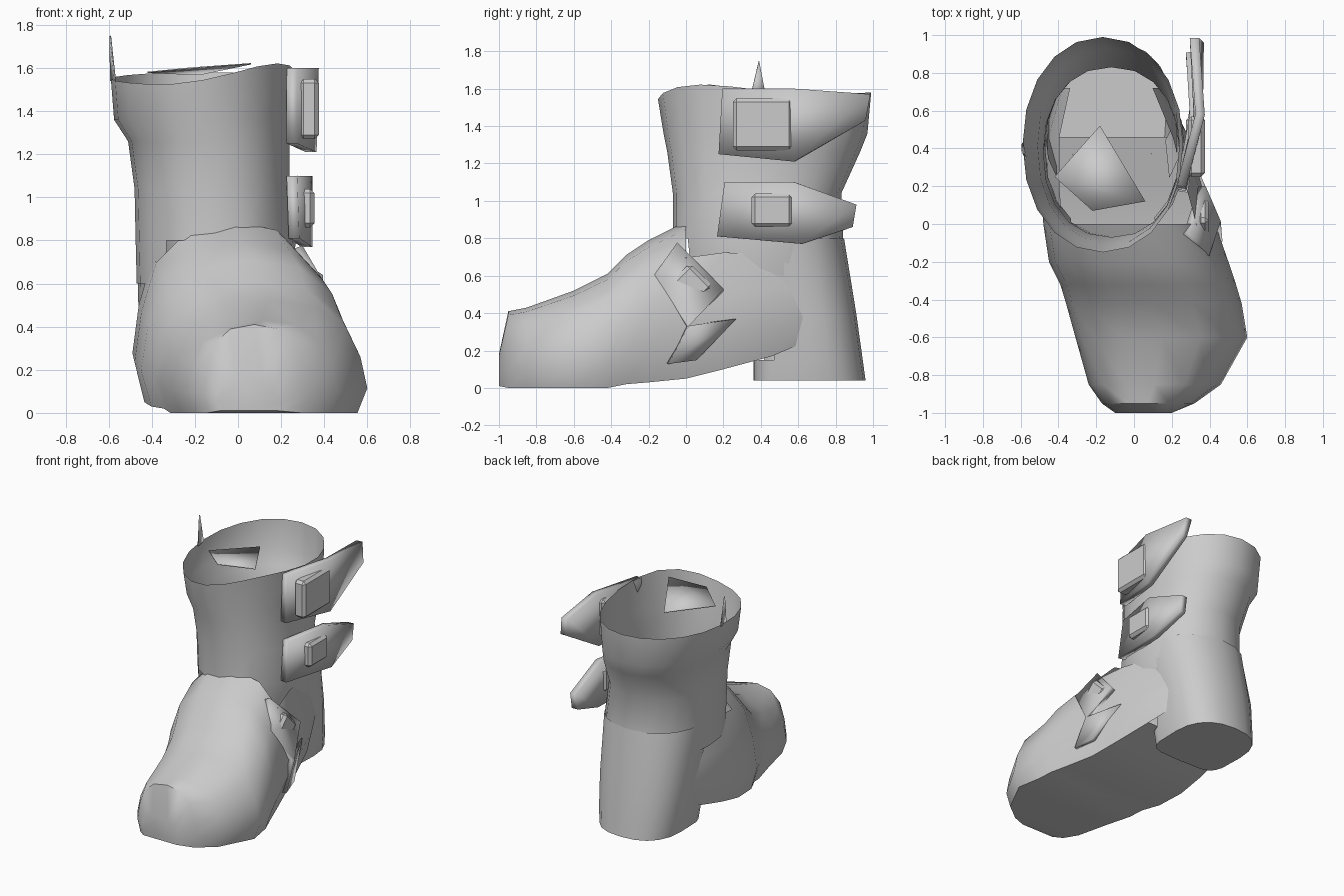
import bpy, bmesh
from math import sin, cos, pi, radians
from mathutils import Vector

if "Cube" in bpy.data.objects:
    bpy.data.objects.remove(bpy.data.objects["Cube"])


def finish(name, bm, angle=45):
    bmesh.ops.remove_doubles(bm, verts=bm.verts, dist=0.0005)
    bmesh.ops.recalc_face_normals(bm, faces=bm.faces)
    me = bpy.data.meshes.new(name)
    bm.to_mesh(me)
    bm.free()
    ob = bpy.data.objects.new(name, me)
    bpy.context.collection.objects.link(ob)
    bpy.ops.object.select_all(action='DESELECT')
    ob.select_set(True)
    bpy.context.view_layer.objects.active = ob
    bpy.ops.object.shade_smooth_by_angle(angle=radians(angle))
    return ob


def loft(name, rings, cap_first=False, drop=None, angle=45):
    """Skin a list of closed rings; drop(center) removes hidden faces."""
    bm = bmesh.new()
    vs = [[bm.verts.new(p) for p in r] for r in rings]
    n = len(vs[0])
    for a, b in zip(vs, vs[1:]):
        for i in range(n):
            j = (i + 1) % n
            bm.faces.new((a[i], a[j], b[j], b[i]))
    if cap_first:
        bm.faces.new(vs[0])
    bm.normal_update()
    if drop:
        gone = [f for f in bm.faces if drop(f.calc_center_median())]
        bmesh.ops.delete(bm, geom=gone, context='FACES')
    return finish(name, bm, angle)


def oval(x0, x1, y0, y1, z, power=2.0, front_power=None, n=20):
    """Superellipse ring filling the x and y range; the front may be squarer."""
    pts = []
    for i in range(n):
        c, s = cos(2 * pi * i / n), sin(2 * pi * i / n)
        e = 2 / (front_power if front_power and s < 0 else power)
        u = abs(c) ** e * (1 if c >= 0 else -1)
        v = abs(s) ** e * (1 if s >= 0 else -1)
        pts.append(Vector(((x0 + x1) / 2 + u * (x1 - x0) / 2,
                           (y0 + y1) / 2 + v * (y1 - y0) / 2, z)))
    return pts


def slab(name, quads, thick=0.05):
    """Strap made of joined quads, thickened evenly."""
    bm = bmesh.new()
    for q in quads:
        bm.faces.new([bm.verts.new(p) for p in q])
    ob = finish(name, bm, 30)
    mod = ob.modifiers.new("thickness", 'SOLIDIFY')
    mod.thickness = thick
    mod.offset = 0
    return ob


def buckle(name, loc, size, tilt=0):
    bpy.ops.mesh.primitive_cube_add(size=1, location=loc, rotation=(tilt, 0, 0))
    ob = bpy.context.object
    ob.name = name
    ob.scale = size
    bpy.ops.object.transform_apply(location=False, rotation=False, scale=True)
    mod = ob.modifiers.new("soft_edges", 'BEVEL')
    mod.width = 0.02
    mod.segments = 1
    return ob


def rim(ring):
    """Raise the rim at the front right and back."""
    for i, p in enumerate(ring):
        a = 2 * pi * i / len(ring)
        p.z += .03 * sin(a) + .09 * max(0, cos(a + .7)) ** 3
    return ring


# Open ankle shaft with a flared, uneven rim, running down inside the foot
shaft = [oval(-.47, .24, -.05, .85, .60, 2.2),
         oval(-.475, .27, -.07, .84, .80, 2.2),
         oval(-.48, .24, -.07, .83, 1.04, 2.2),
         oval(-.51, .24, -.10, .93, 1.26, 2.2),
         oval(-.575, .25, -.12, .97, 1.36, 2.1),
         rim(oval(-.59, .26, -.15, .99, 1.55, 2.1))]
loft("ankle_shaft", shaft, False, lambda c: c.y < -.01 and c.z < .75)

# Upright tip on the inner side of the rim
slab("strap_tip", [[(-.57, .34, 1.54), (-.59, .43, 1.54), (-.593, .39, 1.75)]], .008)

# Foot: sections along y as (y, left, right, bottom, top)
sections = [(-1.0, -.10, .20, .01, .18), (-.95, -.17, .32, 0, .41),
            (-.85, -.24, .46, 0, .43), (-.60, -.31, .60, 0, .52),
            (-.42, -.36, .57, 0, .61), (-.32, -.39, .54, .02, .71),
            (-.20, -.45, .50, .03, .79), (0, -.48, .43, .05, .89),
            (.20, -.49, .37, .10, .91), (.46, -.48, .29, .17, .88),
            (.72, -.40, .16, .28, .84)]
half = [(.9, 0), (1, .22), (.93, .5), (.78, .77), (.45, .95)]
outline = half + [(0, 1)] + [(-x, z) for x, z in reversed(half)]
rings = [[Vector(((l + r) / 2 + u * (r - l) / 2, y, b + v * (t - b)))
          for u, v in outline] for y, l, r, b, t in sections]
loft("foot", rings, True,
     lambda c: (c.y > .05 and c.z > .70 and -.45 < c.x < .26)
     or (c.y > .5 and -.3 < c.x < .1))

# Heel block: square breast in front, round at the back, open inside
heel = [oval(-.42, .17, .36, .96, .04, 2.4, 5),
        oval(-.44, .19, .36, .945, .15, 2.3, 5),
        oval(-.46, .21, .36, .91, .40, 2.2, 3),
        oval(-.47, .25, .10, .845, .80, 2.2)]
loft("heel", heel, True, lambda c: c.y < .56 and c.z > .2 and -.42 < c.x < .18)

# Upper strap: front plate and loose tail
slab("upper_strap", [
    [(.25, .18, 1.25), (.34, .58, 1.21), (.35, .58, 1.60), (.25, .20, 1.60)],
    [(.34, .58, 1.21), (.345, .96, 1.43), (.32, .985, 1.57), (.35, .58, 1.60)]])
buckle("upper_buckle", (.33, .41, 1.41), (.09, .32, .28))

# Middle strap
slab("middle_strap", [
    [(.26, .17, .81), (.32, .62, .77), (.32, .58, 1.10), (.25, .21, 1.10)],
    [(.32, .62, .77), (.30, .89, .86), (.30, .91, .98), (.32, .58, 1.10)]])
buckle("middle_buckle", (.315, .46, .95), (.08, .22, .18))

# Lower strap across the instep
slab("lower_strap", [
    [(.38, -.17, .60), (.44, .01, .33), (.36, .20, .52), (.28, -.05, .77)],
    [(.45, -.10, .13), (.41, .05, .15), (.33, .26, .37), (.44, .01, .33)]], .04)
buckle("lower_buckle", (.365, .02, .54), (.06, .18, .18), radians(45))

# Tongue flap inside the opening
slab("tongue_flap", [[(.06, .12, 1.62), (-.18, .52, 1.57),
                      (-.42, .25, 1.58), (-.22, .07, 1.60)]], .006)
